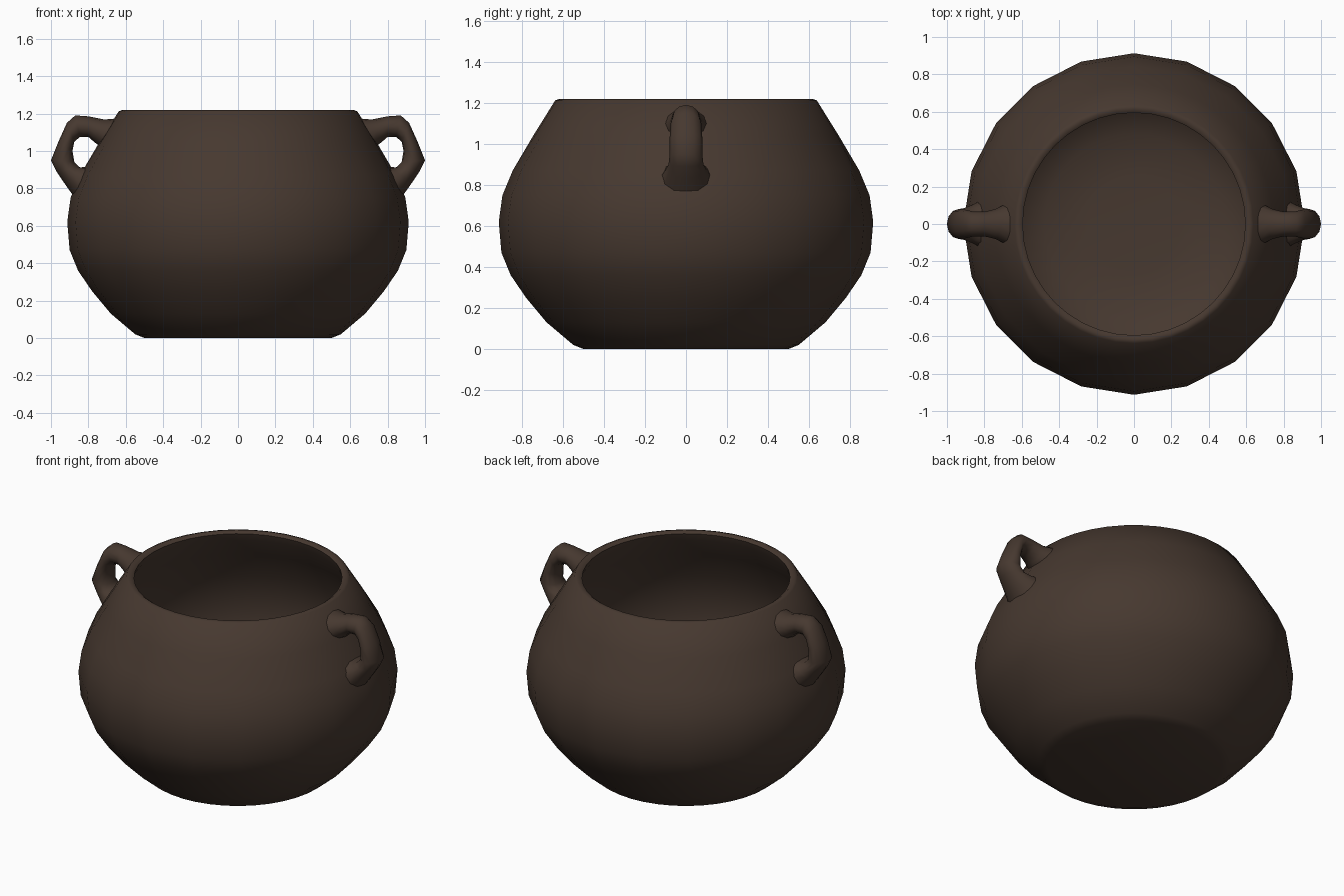
import bpy, bmesh, math

if "Cube" in bpy.data.objects:
    bpy.data.objects.remove(bpy.data.objects["Cube"])

clay = bpy.data.materials.new("dark_brown_clay")
clay.diffuse_color = (0.062, 0.040, 0.029, 1)
clay.use_nodes = True
clay.node_tree.nodes["Principled BSDF"].inputs["Base Color"].default_value = clay.diffuse_color


def finish(bm, name, angle):
    bmesh.ops.recalc_face_normals(bm, faces=bm.faces)
    me = bpy.data.meshes.new(name)
    bm.to_mesh(me)
    bm.free()
    me.materials.append(clay)
    ob = bpy.data.objects.new(name, me)
    bpy.context.collection.objects.link(ob)
    bpy.ops.object.select_all(action='DESELECT')
    ob.select_set(True)
    bpy.context.view_layer.objects.active = ob
    bpy.ops.object.shade_smooth_by_angle(angle=math.radians(angle))
    return ob


def skin(bm, rings):
    # bridge consecutive rings and cap both ends
    for a, b in zip(rings, rings[1:]):
        n = len(a)
        for i in range(n):
            j = (i + 1) % n
            bm.faces.new((a[i], a[j], b[j], b[i]))
    bm.faces.new(rings[0])
    bm.faces.new(rings[-1])


# Pot: outer wall, rim and hollow inside (radius, height, 20-sided flag)
profile = [
    (0.50, 0.00, 0), (0.55, 0.02, 0), (0.68, 0.13, 1), (0.78, 0.25, 1),
    (0.855, 0.36, 1), (0.90, 0.47, 1), (0.913, 0.62, 1), (0.895, 0.75, 1),
    (0.845, 0.87, 1), (0.745, 1.04, 0), (0.638, 1.212, 0), (0.615, 1.22, 0),
    (0.595, 1.205, 0), (0.61, 1.16, 0), (0.69, 1.03, 0), (0.79, 0.85, 0),
    (0.84, 0.65, 0), (0.82, 0.46, 0), (0.74, 0.29, 0), (0.62, 0.15, 0),
    (0.48, 0.07, 0), (0.25, 0.05, 0)]
SIDES = 40
bm = bmesh.new()
rings = []
for r, z, coarse in profile:
    ring = []
    for i in range(SIDES):
        a = 2 * math.pi * i / SIDES
        k = r * math.cos(math.pi / 20) if coarse and i % 2 else r
        ring.append(bm.verts.new((k * math.cos(a), k * math.sin(a), z)))
    rings.append(ring)
skin(bm, rings)
finish(bm, "pot_body", 60)

# Ear handles: sections as outer x, z, inner x, z, half width
sections = [
    (0.635, 1.175, 0.725, 1.015, 0.11), (0.715, 1.168, 0.765, 1.045, 0.08),
    (0.80, 1.185, 0.80, 1.075, 0.066), (0.87, 1.19, 0.845, 1.075, 0.066),
    (0.915, 1.15, 0.875, 1.05, 0.075), (0.96, 1.05, 0.885, 1.00, 0.08),
    (1.00, 0.95, 0.875, 0.94, 0.08), (0.97, 0.89, 0.845, 0.912, 0.085),
    (0.93, 0.83, 0.81, 0.915, 0.10), (0.87, 0.745, 0.765, 0.93, 0.125)]
for side, name in ((1, "right_handle"), (-1, "left_handle")):
    bm = bmesh.new()
    rings = []
    for ox, oz, ix, iz, w in sections:
        ring = []
        for i in range(12):
            a = 2 * math.pi * i / 12
            t = 0.5 + 0.5 * math.cos(a)
            ring.append(bm.verts.new((side * (ix + (ox - ix) * t),
                                      w * math.sin(a),
                                      iz + (oz - iz) * t)))
        rings.append(ring)
    skin(bm, rings)
    finish(bm, name, 75)
